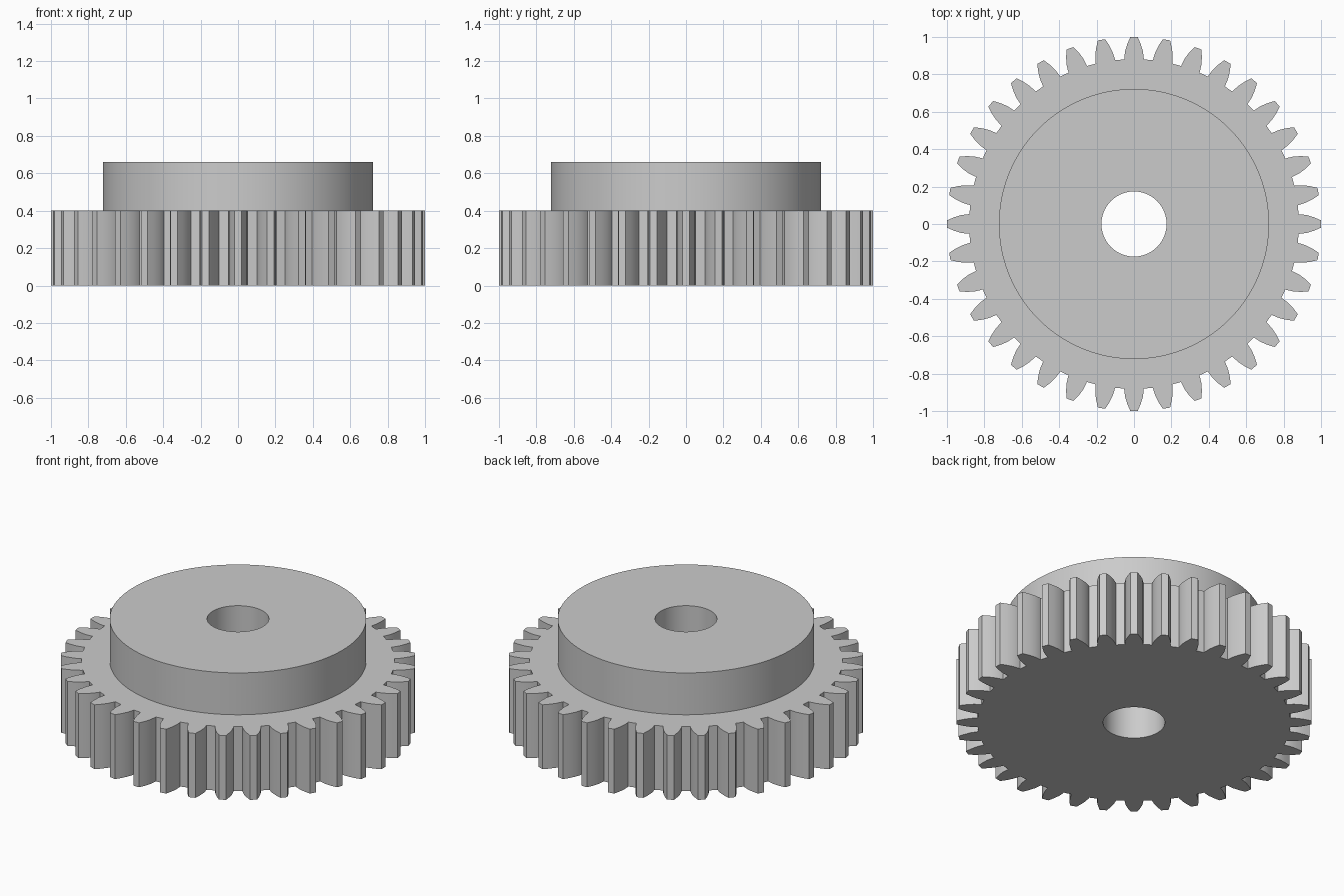
import bpy
import bmesh
from math import acos, cos, pi, radians, sin, sqrt, tan

old = bpy.data.objects.get("Cube")
if old:
    bpy.data.objects.remove(old, do_unlink=True)

# Gear proportions
TEETH = 36
TIP = 1.0
MODULE = 2 * TIP / (TEETH + 2)
PITCH = MODULE * TEETH / 2
ROOT = PITCH - 1.25 * MODULE
PRESSURE = radians(20)
BASE = PITCH * cos(PRESSURE)
HUB, BORE = 0.722, 0.174
GEAR_TOP, HUB_TOP = 0.40, 0.66
FLANK_STEPS = 4


def involute(angle):
    return tan(angle) - angle


def half_angle(radius):
    """Half the tooth's angular width at a radius."""
    roll = acos(min(1, BASE / max(radius, BASE)))
    return pi / (2 * TEETH) + involute(PRESSURE) - involute(roll)


def tooth_outline():
    """Polar points of all teeth, counter-clockwise."""
    radii = [ROOT] + [BASE + (TIP - BASE) * i / (FLANK_STEPS - 1) for i in range(FLANK_STEPS)]
    flank = [(r, half_angle(r)) for r in radii]
    tooth = [(r, -a) for r, a in flank] + [(r, a) for r, a in reversed(flank)]
    return [(r, a + 2 * pi * t / TEETH) for t in range(TEETH) for r, a in tooth]


def circle(radius, count):
    """Polar points of a circle, aligned with the tooth outline."""
    offset = (count / TEETH - 1) / 2
    return [(radius, 2 * pi * (i - offset) / count) for i in range(count)]


def ring_solid(name, sections, material):
    """Join closed outlines, each at its own height, into a ring-shaped solid."""
    bm = bmesh.new()
    loops = [[bm.verts.new((r * cos(a), r * sin(a), z)) for r, a in outline]
             for outline, z in sections]
    for low, high in zip(loops, loops[1:] + loops[:1]):
        for i in range(len(low)):
            j = (i + 1) % len(low)
            bm.faces.new((low[i], low[j], high[j], high[i]))
    bmesh.ops.recalc_face_normals(bm, faces=bm.faces)
    mesh = bpy.data.meshes.new(name)
    bm.to_mesh(mesh)
    bm.free()
    mesh.materials.append(material)
    obj = bpy.data.objects.new(name, mesh)
    bpy.context.collection.objects.link(obj)
    return obj


grey = bpy.data.materials.new("plain_grey")
grey.use_nodes = True
grey.diffuse_color = (0.6, 0.6, 0.6, 1)
grey.node_tree.nodes["Principled BSDF"].inputs["Base Color"].default_value = grey.diffuse_color

# Toothed wheel with raised hub and through bore, as one solid
teeth = tooth_outline()
hub = circle(HUB, len(teeth))
bore = circle(BORE, len(teeth))
gear = ring_solid("spur_gear", [
    (teeth, 0), (teeth, GEAR_TOP),
    (hub, GEAR_TOP), (hub, HUB_TOP),
    (bore, HUB_TOP), (bore, 0),
], grey)

# Smooth round walls, crisp rims and tooth edges
bpy.ops.object.select_all(action="DESELECT")
gear.select_set(True)
bpy.context.view_layer.objects.active = gear
bpy.ops.object.shade_smooth_by_angle(angle=radians(20))
